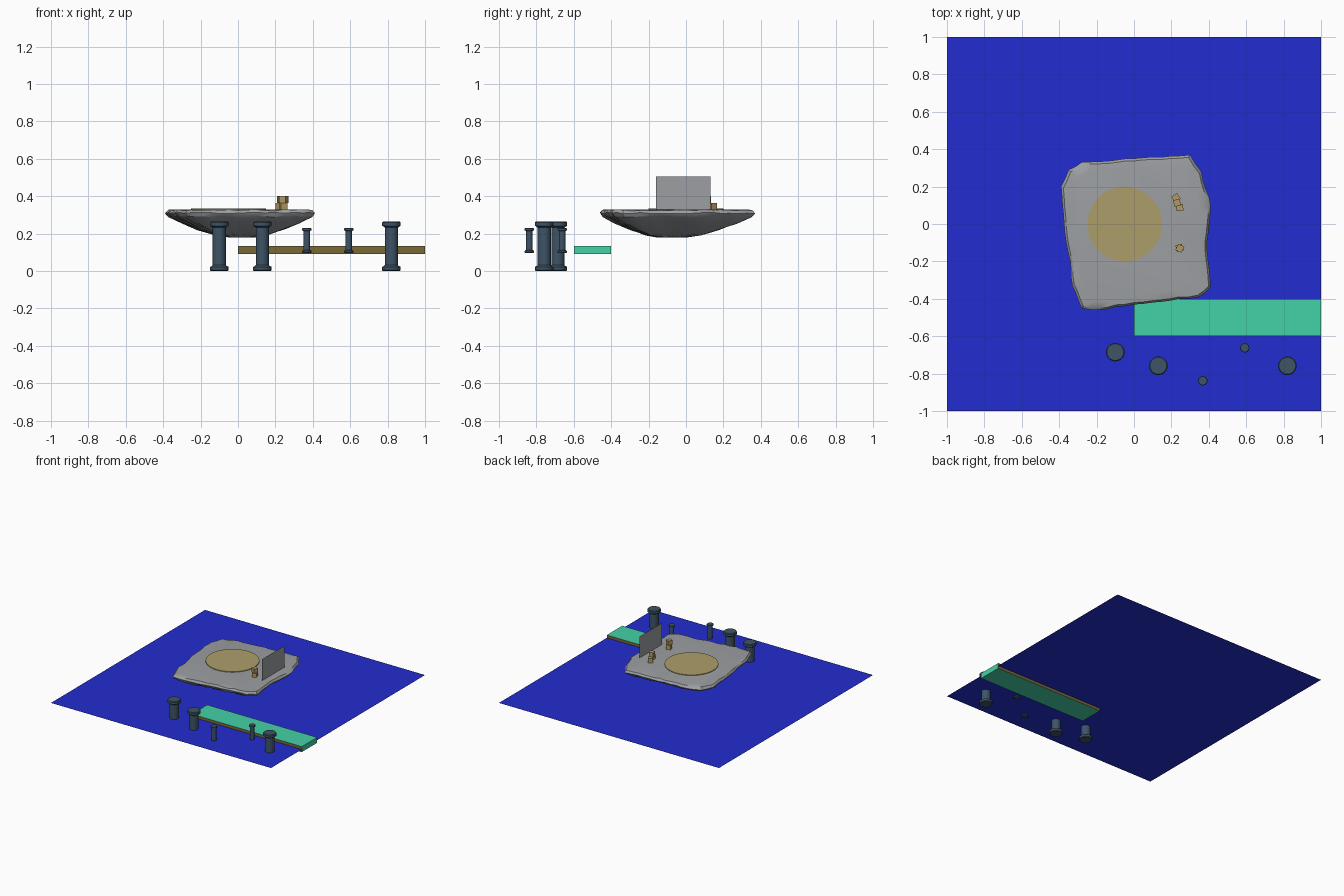
import bpy, bmesh, math, random
from mathutils import Vector

random.seed(4)
cube = bpy.data.objects.get("Cube")
if cube:
    bpy.data.objects.remove(cube, do_unlink=True)


def material(name, rgb):
    """Make a flat material from display RGB values."""
    linear = [(c / 255 / 12.92) if c < 10 else ((c / 255 + 0.055) / 1.055) ** 2.4 for c in rgb]
    mat = bpy.data.materials.new(name)
    mat.use_nodes = True
    mat.diffuse_color = (*linear, 1)
    mat.node_tree.nodes["Principled BSDF"].inputs["Base Color"].default_value = (*linear, 1)
    return mat


water_blue = material("water blue", (34, 44, 208))
stone_grey = material("stone grey", (156, 159, 162))
mint = material("mint", (68, 210, 167))
olive = material("olive wood", (122, 104, 54))
sand = material("sand", (172, 158, 106))
crate_tan = material("crate tan", (176, 154, 100))
slate = material("dark slate", (62, 84, 102))


def finish(name, bm, *mats, smooth=False):
    """Turn a bmesh into a named object with its materials."""
    bmesh.ops.recalc_face_normals(bm, faces=bm.faces)
    mesh = bpy.data.meshes.new(name)
    bm.to_mesh(mesh)
    bm.free()
    for mat in mats:
        mesh.materials.append(mat)
    obj = bpy.data.objects.new(name, mesh)
    bpy.context.collection.objects.link(obj)
    if smooth:
        bpy.ops.object.select_all(action="DESELECT")
        obj.select_set(True)
        bpy.context.view_layer.objects.active = obj
        bpy.ops.object.shade_smooth_by_angle(angle=math.radians(30))
    return obj


def sheet(name, corners, mat):
    bm = bmesh.new()
    bm.faces.new([bm.verts.new(c) for c in corners])
    return finish(name, bm, mat)


def box(name, size, location, *mats, turn=0):
    bm = bmesh.new()
    bmesh.ops.create_cube(bm, size=1)
    bmesh.ops.scale(bm, vec=size, verts=bm.verts)
    bm.normal_update()
    # Long sides take the second material
    if len(mats) > 1:
        for face in bm.faces:
            face.material_index = int(abs(face.normal.y) > 0.5)
    obj = finish(name, bm, *mats)
    obj.location = location
    obj.rotation_euler.z = math.radians(turn)
    return obj


def bollard(name, x, y, z, scale):
    """Spool shape: a shaft between two matching flanges."""
    half = [(0.035, 0.1), (0.042, 0.106), (0.05, 0.11), (0.05, 0.127), (0.045, 0.132)]
    profile = [(r, -h) for r, h in reversed(half)] + half
    bm = bmesh.new()
    sides = 20
    rings = []
    for r, h in profile:
        rings.append([bm.verts.new((r * math.cos(math.tau * i / sides),
                                    r * math.sin(math.tau * i / sides), h))
                      for i in range(sides)])
    for low, high in zip(rings, rings[1:]):
        for i in range(sides):
            j = (i + 1) % sides
            bm.faces.new((low[i], low[j], high[j], high[i]))
    bm.faces.new(rings[0])
    bm.faces.new(rings[-1])
    bmesh.ops.scale(bm, vec=(scale,) * 3, verts=bm.verts)
    obj = finish(name, bm, slate, smooth=True)
    obj.location = (x, y, z)


# Water surface
sheet("water", [(-1, -1, 0.112), (1, -1, 0.112), (1, 1, 0.112), (-1, 1, 0.112)], water_blue)

# Walkway with wooden long sides
box("walkway", (1, 0.2, 0.045), (0.5, -0.5, 0.1125), mint, olive)

# Mooring posts
for x, y in [(-0.1, -0.685), (0.13, -0.758), (0.82, -0.758)]:
    bollard("large_bollard", x, y, 0.132, 1)
for x, y in [(0.368, -0.838), (0.592, -0.662)]:
    bollard("small_bollard", x, y, 0.163, 0.5)

# Rock island: worn square outline, flat top, shallow keel underneath
outline = [(-0.39, 0.2), (-0.35, 0.29), (-0.28, 0.33), (0, 0.35), (0.3, 0.37), (0.36, 0.28),
           (0.41, 0.1), (0.39, -0.1), (0.41, -0.34), (0.35, -0.39), (0.1, -0.42),
           (-0.2, -0.46), (-0.28, -0.45), (-0.33, -0.33), (-0.34, -0.2), (-0.37, -0.05)]
rim = []
for a, b in zip(outline, outline[1:] + outline[:1]):
    a, b = Vector(a), Vector(b)
    steps = max(1, round((b - a).length / 0.05))
    for k in range(steps):
        wobble = random.uniform(-0.005, 0.005) if k else 0
        rim.append(a.lerp(b, k / steps) * (1 + wobble * 2))

keel = Vector((0.02, -0.08))
levels = [(0.88, 0.329), (0.97, 0.325), (1, 0.31), (0.97, 0.292), (0.8, 0.258),
          (0.58, 0.222), (0.36, 0.194), (0.18, 0.182)]
bm = bmesh.new()
rings = []
for level, (scale, z) in enumerate(levels):
    ring = []
    for p in rim:
        q = keel + (p - keel) * scale
        lift = random.uniform(-0.004, 0.004) if level else 0
        ring.append(bm.verts.new((q.x, q.y, z + lift)))
    rings.append(ring)
count = len(rim)
for up, down in zip(rings, rings[1:]):
    for i in range(count):
        j = (i + 1) % count
        bm.faces.new((up[i], up[j], down[j], down[i]))
bm.faces.new(rings[0])
tip = bm.verts.new((keel.x, keel.y, 0.179))
for i in range(count):
    bm.faces.new((rings[-1][i], rings[-1][(i + 1) % count], tip))
finish("rock_island", bm, stone_grey, smooth=True)

# Sandy round floor on the island
bm = bmesh.new()
bmesh.ops.create_cone(bm, cap_ends=True, segments=48, radius1=0.2, radius2=0.2, depth=0.008)
disc = finish("sand_circle", bm, sand)
disc.location = (-0.05, 0, 0.33)

# Thin upright wall
sheet("wall_panel", [(0.33, -0.16, 0.325), (0.33, 0.13, 0.325),
                     (0.33, 0.13, 0.505), (0.33, -0.16, 0.505)], stone_grey)

# Two stacks of crates
for x, y, z, turn in [(0.225, 0.14, 0.347, 35), (0.245, 0.088, 0.347, 5), (0.23, 0.113, 0.383, 10),
                      (0.243, -0.128, 0.347, 15), (0.245, -0.13, 0.383, -25)]:
    box("crate", (0.036,) * 3, (x, y, z), crate_tan, turn=turn)
